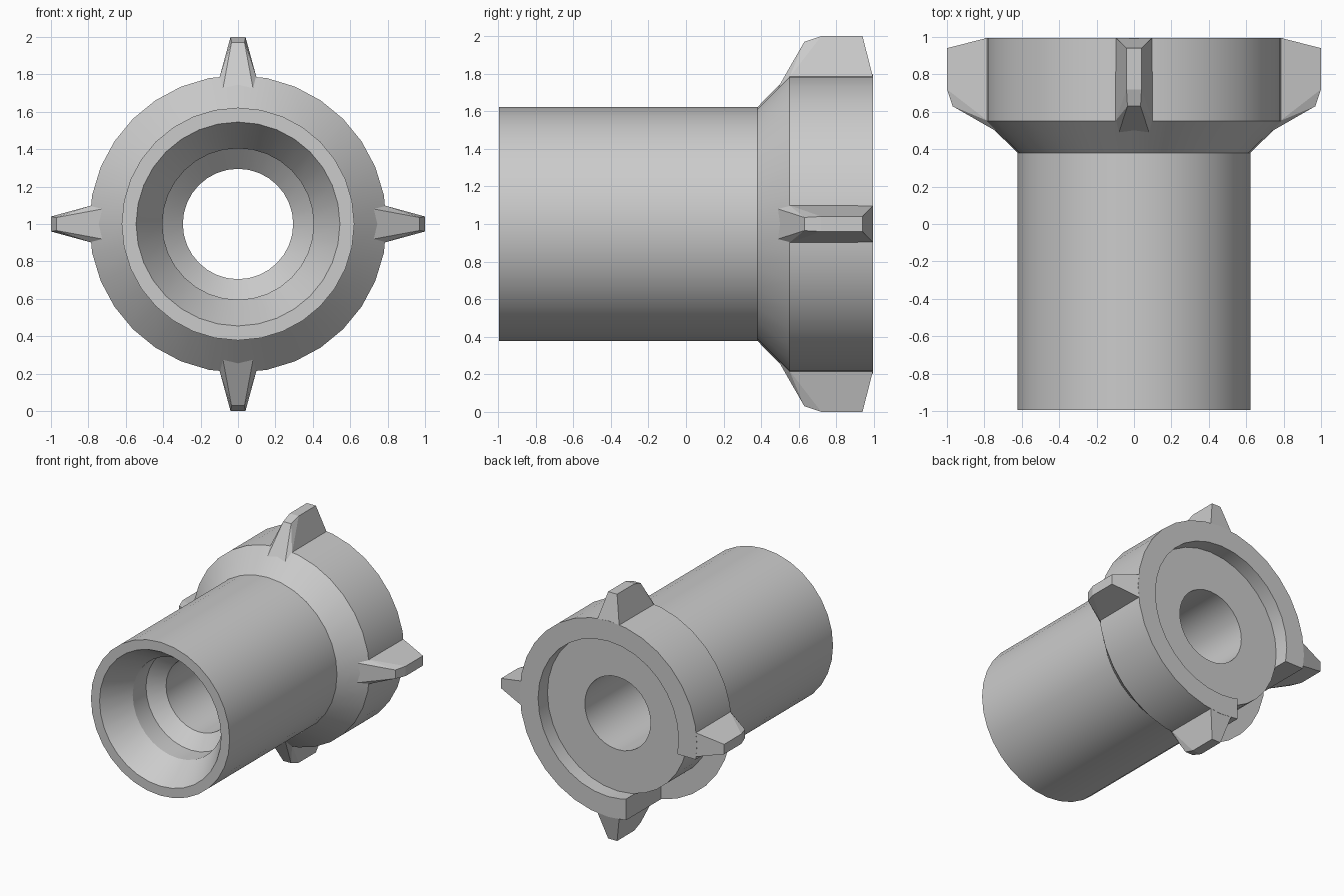
import bpy, bmesh, math
from mathutils import Matrix, Vector

if "Cube" in bpy.data.objects:
    bpy.data.objects.remove(bpy.data.objects["Cube"], do_unlink=True)

CENTRE = Vector((0, 0, 1))
SEGMENTS = 32
BACK = 0.995

grey = bpy.data.materials.new("plain grey")
grey.use_nodes = True
colour = (0.6, 0.6, 0.6, 1)
grey.diffuse_color = colour
grey.node_tree.nodes["Principled BSDF"].inputs["Base Color"].default_value = colour


def make_object(name, bm, smooth=True):
    bmesh.ops.recalc_face_normals(bm, faces=bm.faces)
    mesh = bpy.data.meshes.new(name)
    bm.to_mesh(mesh)
    bm.free()
    mesh.materials.append(grey)
    obj = bpy.data.objects.new(name, mesh)
    bpy.context.collection.objects.link(obj)
    if smooth:
        shade(obj)
    return obj


def shade(obj):
    bpy.ops.object.select_all(action="DESELECT")
    obj.select_set(True)
    bpy.context.view_layer.objects.active = obj
    bpy.ops.object.shade_smooth_by_angle(angle=math.radians(25))


def lathe(name, profile, smooth=True):
    """Turn a closed (radius, y) profile around the long axis."""
    bm = bmesh.new()
    rings = []
    for i in range(SEGMENTS):
        a = 2 * math.pi * i / SEGMENTS
        rings.append([bm.verts.new(CENTRE + Vector((r * math.cos(a), y, r * math.sin(a))))
                      for r, y in profile])
    n = len(profile)
    for i, ring in enumerate(rings):
        nxt = rings[(i + 1) % SEGMENTS]
        for j in range(n):
            k = (j + 1) % n
            bm.faces.new((ring[j], ring[k], nxt[k], nxt[j]))
    return make_object(name, bm, smooth)


# Hollow tube with stepped bore and flared shoulder
lathe("tube_body", [
    (0.545, -BACK), (0.622, -BACK), (0.622, 0.38), (0.795, 0.55),
    (0.63, 0.55), (0.63, 0.875), (0.295, 0.875), (0.295, -0.5),
    (0.405, -0.6), (0.405, -0.77)])

# Collar ring, open in one lower quarter
collar = lathe("collar", [(0.63, 0.55), (0.795, 0.55), (0.795, BACK), (0.63, BACK)], False)
bm = bmesh.new()
bmesh.ops.create_cube(bm, size=1, matrix=Matrix.Translation((-0.66, 0.8, 0.38))
                      @ Matrix.Diagonal((1, 1, 1, 1)))
cutter = make_object("collar_cutter", bm, False)
cutter.hide_render = True
cut = collar.modifiers.new("gap", "BOOLEAN")
cut.operation = "DIFFERENCE"
cut.solver = "EXACT"
cut.object = cutter
bpy.context.view_layer.update()
cut_mesh = bpy.data.meshes.new_from_object(
    collar.evaluated_get(bpy.context.evaluated_depsgraph_get()))
collar.modifiers.clear()
collar.data = cut_mesh
bpy.data.objects.remove(cutter, do_unlink=True)
shade(collar)

# Four tapered lugs around the collar: (half width, y, radius)
lug = [(0.097, BACK, 0.785), (0.1, 0.55, 0.78), (0.085, 0.475, 0.70),
       (0.04, 0.94, 1.0), (0.04, 0.72, 1.0), (0.035, 0.63, 0.97)]
for i, side in enumerate(("top", "right", "bottom", "left")):
    bm = bmesh.new()
    turn = Matrix.Translation(CENTRE) @ Matrix.Rotation(-i * math.pi / 2, 4, "Y")
    for w, y, r in lug:
        for s in (-1, 1):
            bm.verts.new(turn @ Vector((s * w, y, r)))
    bmesh.ops.convex_hull(bm, input=bm.verts)
    bmesh.ops.dissolve_limit(bm, angle_limit=math.radians(2), verts=bm.verts, edges=bm.edges)
    make_object(side + "_lug", bm, False)
